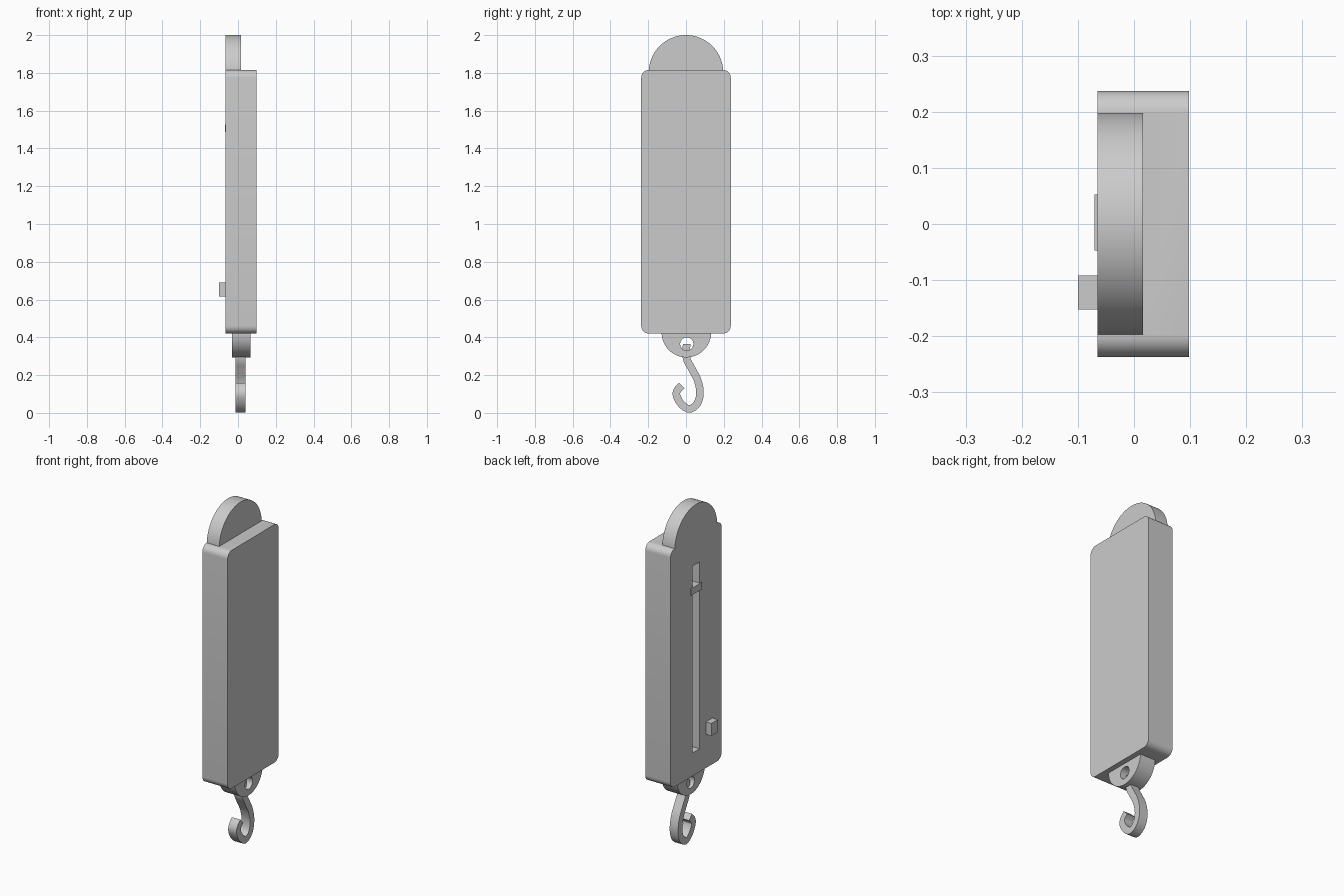
import bpy, bmesh
from math import sin, cos, pi
from mathutils import Vector

cube = bpy.data.objects.get("Cube")
if cube:
    bpy.data.objects.remove(cube, do_unlink=True)

grey = bpy.data.materials.new("plain grey")
grey.use_nodes = True
grey.diffuse_color = (0.6, 0.6, 0.6, 1)
grey.node_tree.nodes["Principled BSDF"].inputs["Base Color"].default_value = (0.6, 0.6, 0.6, 1)


def prism(name, outline, x0, x1):
    """Extrude a (y, z) outline from x0 to x1."""
    bm = bmesh.new()
    face = bm.faces.new([bm.verts.new((x0, y, z)) for y, z in outline])
    top = bmesh.ops.extrude_face_region(bm, geom=[face])["geom"]
    bmesh.ops.translate(bm, vec=(x1 - x0, 0, 0),
                        verts=[v for v in top if isinstance(v, bmesh.types.BMVert)])
    bmesh.ops.recalc_face_normals(bm, faces=bm.faces)
    mesh = bpy.data.meshes.new(name)
    bm.to_mesh(mesh)
    bm.free()
    mesh.materials.append(grey)
    obj = bpy.data.objects.new(name, mesh)
    bpy.context.collection.objects.link(obj)
    return obj


def arc(cy, cz, r, a0, a1, n):
    return [(cy + r * cos(a0 + (a1 - a0) * i / n), cz + r * sin(a0 + (a1 - a0) * i / n))
            for i in range(n + 1)]


def rect(y0, y1, z0, z1):
    return [(y0, z0), (y1, z0), (y1, z1), (y0, z1)]


def select(obj):
    bpy.ops.object.select_all(action="DESELECT")
    obj.select_set(True)
    bpy.context.view_layer.objects.active = obj


def combine(obj, other, operation):
    mod = obj.modifiers.new("boolean", "BOOLEAN")
    mod.operation, mod.object, mod.solver = operation, other, "EXACT"
    select(obj)
    bpy.ops.object.modifier_apply(modifier=mod.name)
    bpy.data.objects.remove(other, do_unlink=True)


def smooth(obj):
    select(obj)
    bpy.ops.object.shade_smooth_by_angle(angle=pi / 6)


# Case with rounded corners, rounded top grip and a deep scale slot
half, low, high, r = 0.237, 0.42, 1.815, 0.04
corners = [(half - r, high - r), (r - half, high - r), (r - half, low + r), (half - r, low + r)]
outline = [p for i, (cy, cz) in enumerate(corners)
           for p in arc(cy, cz, r, i * pi / 2, (i + 1) * pi / 2, 8)]
case = prism("case", outline, -0.065, 0.098)
grip = prism("grip", arc(0, 1.803, 0.197, 0, pi, 48) + [(-0.197, 1.7), (0.197, 1.7)], -0.065, 0.016)
combine(case, grip, "UNION")
combine(case, prism("slot_cutter", rect(-0.033, 0.033, 0.555, 1.65), -0.2, 0.03), "DIFFERENCE")
smooth(case)

# Pointer across the slot: thin plate plus the slider behind it
prism("pointer", rect(-0.047, 0.053, 1.486, 1.526), -0.07, -0.06)
prism("pointer_slider", rect(-0.033, 0.033, 1.486, 1.526), -0.06, 0.03)

# Side button
prism("button", rect(-0.152, -0.092, 0.617, 0.69), -0.1, -0.06)

# Half-round lug with a hole
lug = prism("lug", arc(0.002, 0.425, 0.131, pi, 2 * pi, 40), -0.033, 0.067)
combine(lug, prism("hole_cutter", arc(0.004, 0.365, 0.035, 0, 2 * pi * 31 / 32, 31), -0.2, 0.2),
        "DIFFERENCE")
smooth(lug)

# Flat hook: a strip of constant width along a smooth path
path = [Vector(p) for p in ((0.003, 0.365), (0.003, 0.29), (0.03, 0.235), (0.06, 0.177),
                            (0.074, 0.11), (0.06, 0.05), (0.017, 0.021), (-0.026, 0.048),
                            (-0.05, 0.092), (-0.045, 0.121), (-0.022, 0.145))]
ends = [2 * path[0] - path[1]] + path + [2 * path[-1] - path[-2]]
line = []
for a, b, c, d in zip(ends, ends[1:], ends[2:], ends[3:]):
    for i in range(5):
        t = i / 5
        line.append(b + (c - a) * t / 2 + (2 * a - 5 * b + 4 * c - d) * t * t / 2
                    + (3 * b - a - 3 * c + d) * t ** 3 / 2)
line.append(path[-1])
left, right = [], []
for i, p in enumerate(line):
    along = (line[min(i + 1, len(line) - 1)] - line[max(i - 1, 0)]).normalized()
    side = Vector((-along.y, along.x)) * 0.02
    left.append(p + side)
    right.append(p - side)
hook = prism("hook", left + right[::-1], -0.014, 0.04)
smooth(hook)
